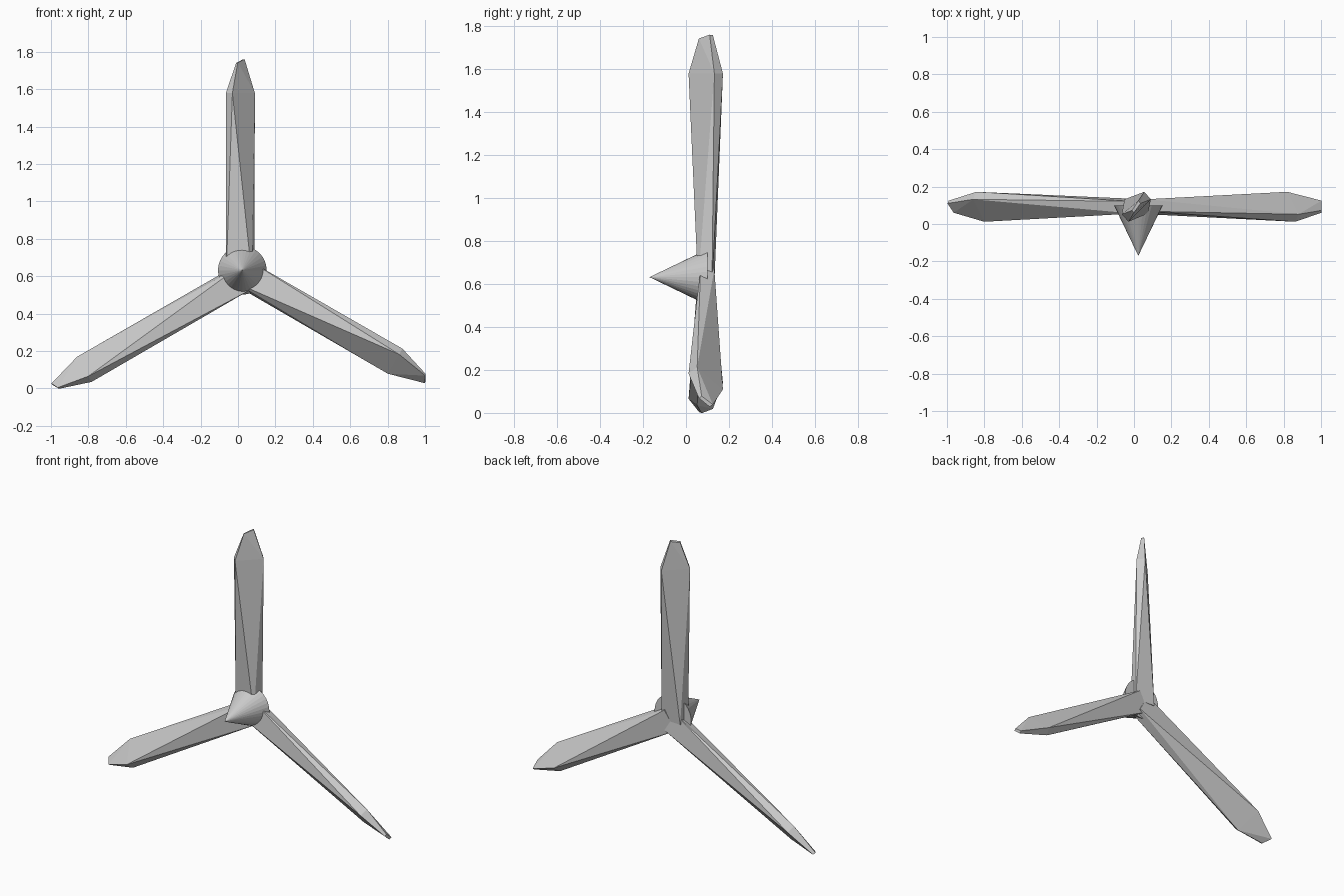
import bpy, bmesh, math
from mathutils import Matrix, Vector

if "Cube" in bpy.data.objects:
    bpy.data.objects.remove(bpy.data.objects["Cube"])

HUB_X, HUB_Z = 0.024, 0.604

# Blade cross-sections: (sideways offset, y, distance along blade)
ROOT = [(-0.087, 0.068, 0.0), (0.050, 0.056, 0.0), (0.064, 0.121, 0.0), (-0.075, 0.132, 0.0)]
SHOULDER = [(-0.054, 0.012, 0.976), (0.066, 0.132, 0.976), (0.031, 0.172, 0.976), (-0.089, 0.052, 0.976)]
TIP = [(-0.025, 0.060, 1.136), (0.011, 0.110, 1.154), (0.000, 0.125, 1.152), (-0.034, 0.073, 1.133)]


def make_blade(name, degrees, shift_shoulder, shift_tip):
    t = math.radians(degrees)
    along = Vector((-math.sin(t), 0, math.cos(t)))
    side = Vector((math.cos(t), 0, math.sin(t)))
    bm = bmesh.new()
    rings = []
    for section, shift in ((ROOT, 0), (SHOULDER, shift_shoulder), (TIP, shift_tip)):
        rings.append([bm.verts.new(Vector((HUB_X, y, HUB_Z)) + side * s + along * (r + shift))
                      for s, y, r in section])
    # Twisted sides split along a consistent diagonal
    for lo, hi in zip(rings, rings[1:]):
        for i in range(4):
            j = (i + 1) % 4
            bm.faces.new((lo[i], lo[j], hi[i]))
            bm.faces.new((lo[j], hi[j], hi[i]))
    bm.faces.new(rings[0][::-1])
    bm.faces.new(rings[-1])
    bmesh.ops.recalc_face_normals(bm, faces=bm.faces)
    mesh = bpy.data.meshes.new(name)
    bm.to_mesh(mesh)
    bm.free()
    bpy.context.collection.objects.link(bpy.data.objects.new(name, mesh))


# Three twisted blades
make_blade("blade_top", 0, 0.0, 0.003)
make_blade("blade_left", 120, 0.007, 0.019)
make_blade("blade_right", 240, -0.040, -0.022)

# Pointed nose cone facing forward
bpy.ops.mesh.primitive_cone_add(vertices=32, radius1=0.13, radius2=0, depth=0.27,
                                location=(0.023, -0.035, 0.632),
                                rotation=(math.pi / 2, 0, 0))
bpy.context.object.name = "nose_cone"
